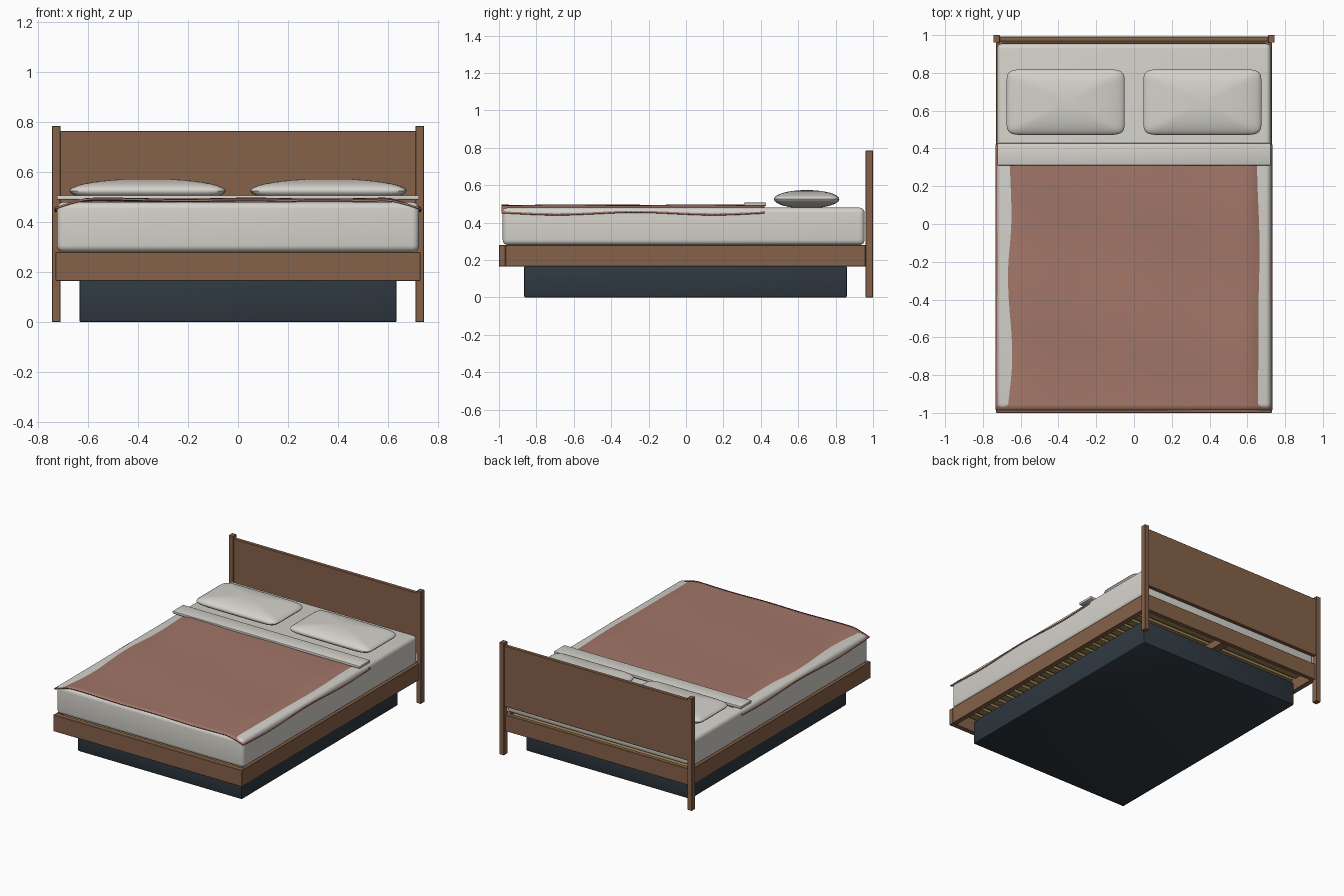
import bpy, bmesh, math
from mathutils import Vector

cube = bpy.data.objects.get("Cube")
if cube:
    bpy.data.objects.remove(cube, do_unlink=True)


def material(name, rgb):
    m = bpy.data.materials.new(name)
    m.use_nodes = True
    m.diffuse_color = (*rgb, 1)
    m.node_tree.nodes["Principled BSDF"].inputs["Base Color"].default_value = (*rgb, 1)
    return m


wood = material("brown wood", (0.24, 0.122, 0.067))
slat_wood = material("pale slat wood", (0.36, 0.24, 0.09))
linen = material("off white linen", (0.66, 0.64, 0.59))
terracotta = material("terracotta cloth", (0.36, 0.18, 0.14))
charcoal = material("dark slate", (0.028, 0.04, 0.052))


def add_object(name, bm, mat, smooth=False):
    bmesh.ops.recalc_face_normals(bm, faces=bm.faces)
    mesh = bpy.data.meshes.new(name)
    bm.to_mesh(mesh)
    bm.free()
    mesh.materials.append(mat)
    ob = bpy.data.objects.new(name, mesh)
    bpy.context.collection.objects.link(ob)
    if smooth:
        bpy.ops.object.select_all(action='DESELECT')
        ob.select_set(True)
        bpy.context.view_layer.objects.active = ob
        bpy.ops.object.shade_smooth_by_angle(angle=math.radians(40))
    return ob


def box(name, x, y, z, mat, bevel=0.002, segments=1):
    """Box between (min, max) pairs on each axis, with softened edges."""
    bm = bmesh.new()
    bmesh.ops.create_cube(bm, size=1)
    for v in bm.verts:
        v.co = Vector([(a + b) / 2 + c * (b - a) for (a, b), c in zip((x, y, z), v.co)])
    bmesh.ops.bevel(bm, geom=bm.edges[:], offset=bevel, segments=segments,
                    profile=0.5, affect='EDGES')
    return add_object(name, bm, mat, segments > 1)


# Plinth
box("plinth", (-0.635, 0.635), (-0.865, 0.86), (0, 0.168), charcoal, 0.006, 2)

# Frame rails and headboard
RAIL = (0.165, 0.28)
box("foot_rail", (-0.73, 0.73), (-1, -0.965), RAIL, wood)
box("head_rail", (-0.715, 0.715), (0.955, 0.985), RAIL, wood)
for side, s in (("left", 1), ("right", -1)):
    box("side_rail_" + side, sorted((s * 0.695, s * 0.73)), (-0.965, 0.96), RAIL, wood)
    box("head_post_" + side, sorted((s * 0.71, s * 0.745)), (0.96, 1), (0, 0.785), wood)
box("headboard_panel", (-0.715, 0.715), (0.967, 0.993), (0.34, 0.765), wood)
box("centre_beam", (-0.03, 0.03), (-0.965, 0.957), (0.19, 0.245), wood)

# Slats
COUNT = 24
for i in range(COUNT):
    y = -0.92 + i * 1.83 / (COUNT - 1)
    box(f"slat_{i + 1}", (-0.697, 0.697), (y - 0.026, y + 0.026), (0.245, 0.265),
        slat_wood, 0.001)

# Mattress
box("mattress", (-0.725, 0.725), (-0.98, 0.955), (0.28, 0.48), linen, 0.028, 5)


# Blanket: a wavy sheet whose sides dip and reappear outside the mattress
def blanket_height(x, y):
    top = 0.489 + 0.003 * math.sin(9 * y + 2 * x) + 0.002 * math.sin(11 * x + 1)
    t = max(0, (abs(x) - 0.6) / 0.132)
    hem = 0.449 + 0.007 * math.sin(7.5 * y + 3.1 + 0.5 * (x > 0))
    return top + (hem - top) * min(1, t) ** 1.3


bm = bmesh.new()
bmesh.ops.create_grid(bm, x_segments=60, y_segments=50, size=1)
for v in bm.verts:
    x, y = v.co.x * 0.732, -0.283 + v.co.y * 0.703
    v.co = Vector((x, y, blanket_height(x, y)))
blanket = add_object("blanket", bm, terracotta, True)
solid = blanket.modifiers.new("thickness", 'SOLIDIFY')
solid.thickness = 0.008
solid.offset = 0

# Folded sheet
box("folded_sheet", (-0.725, 0.725), (0.31, 0.428), (0.489, 0.507), linen, 0.004, 2)


# Pillows: rounded rectangle rings swelling to a lens
def pillow(name, cx):
    bm = bmesh.new()
    around, levels = 64, 20

    def corner(c):
        return math.copysign(abs(c) ** 0.2, c)

    rings = []
    for j in range(1, levels):
        t = math.pi * j / levels
        r, z = math.sin(t), 0.525 + 0.049 * math.cos(t)
        ring = []
        for k in range(around):
            a = 2 * math.pi * (k + 0.5) / around
            ring.append(bm.verts.new((cx + 0.313 * r * corner(math.cos(a)),
                                      0.645 + 0.175 * r * corner(math.sin(a)), z)))
        rings.append(ring)
    for a, b in zip(rings, rings[1:]):
        for k in range(around):
            n = (k + 1) % around
            bm.faces.new((a[k], a[n], b[n], b[k]))
    for ring in (rings[0], rings[-1]):
        bm.faces.new(ring)
    add_object(name, bm, linen, True)


pillow("pillow_left", 0.362)
pillow("pillow_right", -0.362)
